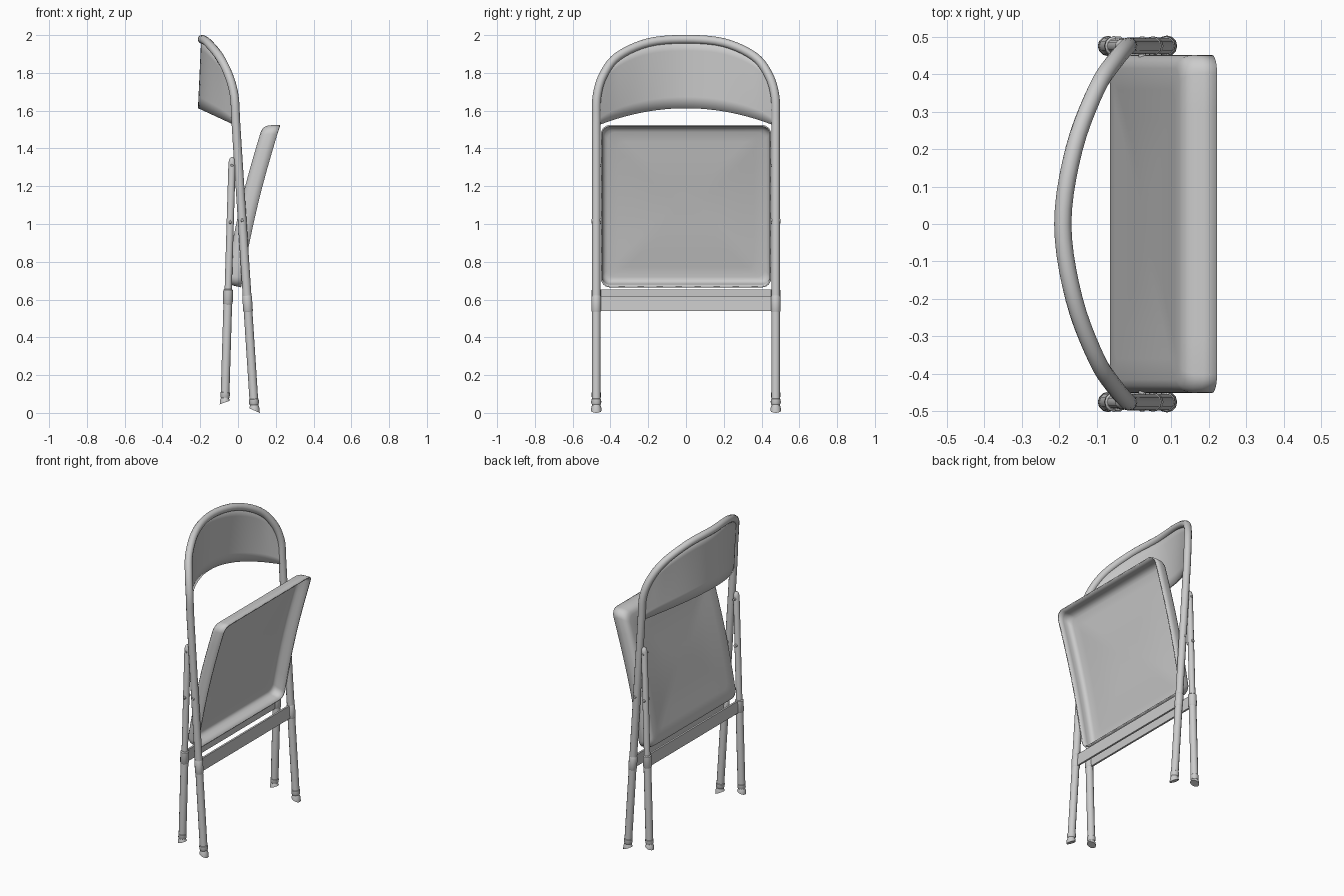
import bpy, bmesh, math
from mathutils import Vector

if "Cube" in bpy.data.objects:
    bpy.data.objects.remove(bpy.data.objects["Cube"])


def finish(name, bm, angle=40, solid=0):
    bmesh.ops.recalc_face_normals(bm, faces=bm.faces)
    me = bpy.data.meshes.new(name)
    bm.to_mesh(me)
    bm.free()
    ob = bpy.data.objects.new(name, me)
    bpy.context.collection.objects.link(ob)
    if solid:
        mod = ob.modifiers.new("thickness", 'SOLIDIFY')
        mod.thickness = solid
        mod.offset = 0
    bpy.ops.object.select_all(action='DESELECT')
    bpy.context.view_layer.objects.active = ob
    ob.select_set(True)
    bpy.ops.object.shade_smooth_by_angle(angle=math.radians(angle))
    return ob


def bridge(bm, rings):
    for a, b in zip(rings, rings[1:]):
        n = len(a)
        for i in range(n):
            bm.faces.new((a[i], a[(i + 1) % n], b[(i + 1) % n], b[i]))


def tube(name, pts, radii, sides=12, end_slope=None):
    """Sweep a circle along pts; end_slope shears the last ring in x/z."""
    bm = bmesh.new()
    pts = [Vector(p) for p in pts]
    rings = []
    for i, p in enumerate(pts):
        t = (pts[min(i + 1, len(pts) - 1)] - pts[max(i - 1, 0)]).normalized()
        u = t.cross(Vector((1, 0, 0))).normalized()
        v = t.cross(u)
        r = radii[i] if isinstance(radii, list) else radii
        ring = []
        for k in range(sides):
            a = 2 * math.pi * k / sides
            co = p + (u * math.cos(a) + v * math.sin(a)) * r
            if end_slope is not None and i == len(pts) - 1:
                co.z = p.z + (co.x - p.x) * end_slope
            ring.append(bm.verts.new(co))
        rings.append(ring)
    bridge(bm, rings)
    bm.faces.new(rings[0])
    bm.faces.new(rings[-1])
    return finish(name, bm)


def spline(p, steps=5):
    out = []
    for i in range(len(p) - 1):
        a, b, c, d = p[max(i - 1, 0)], p[i], p[i + 1], p[min(i + 2, len(p) - 1)]
        for k in range(steps):
            t = k / steps
            out.append(0.5 * (2 * b + (c - a) * t + (2 * a - 5 * b + 4 * c - d) * t * t
                              + (3 * b - a - 3 * c + d) * t ** 3))
    return out + [p[-1]]


# Main frame: front legs and arched back in one bent tube
half = [Vector(p) for p in [(-.004, .475, 1.42), (-.012, .475, 1.55), (-.02, .471, 1.68),
        (-.05, .437, 1.79), (-.1, .36, 1.888), (-.16, .2, 1.96), (-.19, 0, 1.978)]]
mirrored = [Vector((p.x, -p.y, p.z)) for p in reversed(half[:-1])]
arch = spline(half + mirrored)
tube("main_frame", [(.085, .475, .05)] + arch + [(.085, -.475, .05)], .023)

# Back panel, bowed backwards between the arch and a curved lower edge
bm = bmesh.new()
cols = []
for p in [q for q in arch if q.z > 1.6]:
    s = (p.y / .47) ** 2
    low = Vector((-.207 + .195 * s, p.y * .99, 1.613 - .09 * s))
    cols.append([bm.verts.new(low.lerp(p, k / 6)) for k in range(7)])
for a, b in zip(cols, cols[1:]):
    for k in range(6):
        bm.faces.new((a[k], b[k], b[k + 1], a[k + 1]))
finish("back_panel", bm, solid=.01)


# Leg centre lines
def front_x(z):
    return .085 - .065 * (z - .05)


def rear_x(z):
    return -.069 + .03 * (z - .08)


for side, y in (("left", -.475), ("right", .475)):
    def along(fx, zs):
        return [(fx(z), y, z) for z in zs]

    # Rear legs with rounded tops and a thicker lower part
    tube("rear_leg_" + side, along(rear_x, [.08, .58, .62, 1.325, 1.345, 1.354]),
         [.023, .023, .019, .019, .014, .005])
    # Collars where the cross bars wrap the legs
    tube("rear_collar_" + side, along(rear_x, [.575, .58, .65, .655]), [.023, .026, .026, .02])
    tube("front_collar_" + side, along(front_x, [.535, .54, .615, .62]), [.023, .0255, .0255, .023])
    # Flared rubber feet cut at a slant
    tube("front_foot_" + side, along(front_x, [.075, .072, .05, .042, .025, .012]),
         [.022, .026, .026, .022, .027, .028], end_slope=-.43)
    tube("rear_foot_" + side, along(rear_x, [.11, .107, .085, .078, .066, .055]),
         [.022, .025, .025, .021, .026, .027], end_slope=.36)
    # Hinge pins
    d = math.copysign(1, y)
    for nm, x, z, r, out in (("front", front_x(1.02), 1.02, .010, .5),
                             ("rear", rear_x(1.01), 1.01, .010, .5),
                             ("top", rear_x(1.31), 1.31, .008, .496)):
        tube(f"{nm}_pin_{side}", [(x, d * .445, z), (x, d * (out - .004), z), (x, d * out, z)],
             [r, r, r * .6])


# Flat cross bars between each pair of legs
def cross_bar(name, fx, z0, z1):
    bm = bmesh.new()
    bmesh.ops.create_cube(bm, size=1)
    for v in bm.verts:
        z = z1 if v.co.z > 0 else z0
        v.co = Vector((fx(z) + v.co.x * .012, v.co.y * .95, z))
    finish(name, bm)


cross_bar("front_cross_bar", front_x, .54, .62)
cross_bar("rear_cross_bar", rear_x, .575, .652)

# Folded-up seat pan: rounded rectangle, skirt facing +x, slightly dished floor
L, W, D = .86, .45, .085
tilt = math.atan(.24)
V = Vector((math.sin(tilt), 0, math.cos(tilt)))
N = Vector((math.cos(tilt), 0, -math.sin(tilt)))
O = Vector((-.066, 0, .685))


def seat_point(u, v, w):
    shear = .022 * (v / L) * (w / D)
    return O + V * (v + shear) + N * (w - .016 * math.sin(math.pi * v / L)) + Vector((0, u, 0))


def outline(inset, radius):
    pts = []
    hw, hl = W - inset, L / 2 - inset
    corners = ((1, 1, 0), (-1, 1, 90), (-1, -1, 180), (1, -1, 270))
    loop = []
    for su, sv, start in corners:
        for k in range(7):
            a = math.radians(start + 15 * k)
            loop.append((su * (hw - radius) + radius * math.cos(a),
                         sv * (hl - radius) + radius * math.sin(a)))
    # subdivide the straight sides so they follow the seat's bow
    for i, p in enumerate(loop):
        q = loop[(i + 1) % len(loop)]
        n = 8 if i % 7 == 6 else 1
        pts += [(p[0] + (q[0] - p[0]) * k / n, p[1] + (q[1] - p[1]) * k / n) for k in range(n)]
    return pts


bm = bmesh.new()
rings = []
for inset, radius, w in ((.003, .045, D), (.003, .045, .05), (.004, .045, .028), (.01, .045, .012),
                         (.02, .042, .004), (.035, .04, 0), (.09, .04, .003), (.17, .04, .009),
                         (.27, .04, .013), (.36, .03, .014)):
    rings.append([bm.verts.new(seat_point(u, L / 2 + v, w)) for u, v in outline(inset, radius)])
bridge(bm, rings)
bm.faces.new(rings[-1])
finish("seat", bm, solid=.008)
